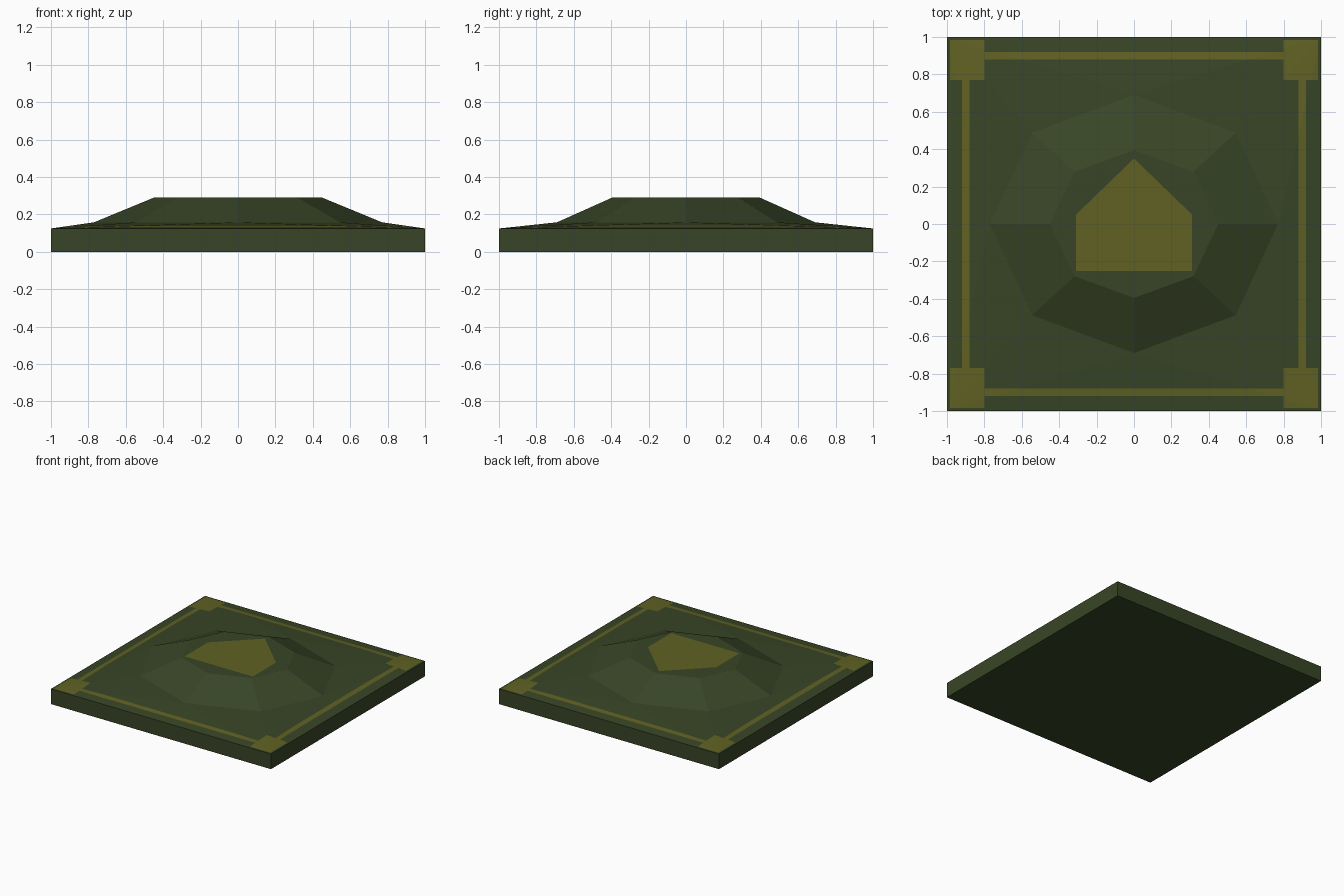
import bpy, bmesh, math
from mathutils import Vector

if "Cube" in bpy.data.objects:
    bpy.data.objects.remove(bpy.data.objects["Cube"])


def material(name, rgb):
    m = bpy.data.materials.new(name)
    m.diffuse_color = (*rgb, 1)
    m.use_nodes = True
    m.node_tree.nodes["Principled BSDF"].inputs["Base Color"].default_value = m.diffuse_color
    return m


green = material("dark olive green", (0.040, 0.060, 0.020))
gold = material("dull gold", (0.118, 0.121, 0.017))

bm = bmesh.new()


def square_ring(z):
    pts = [(round(math.cos(i * math.pi / 4)), round(math.sin(i * math.pi / 4))) for i in range(8)]
    return [bm.verts.new((x, y, z)) for x, y in pts]


def octagon_ring(rx, ry, z):
    return [bm.verts.new((rx * math.cos(i * math.pi / 4), ry * math.sin(i * math.pi / 4), z))
            for i in range(8)]


# Slab, sloping apron, raised octagonal mound
rings = [square_ring(0), square_ring(0.125),
         octagon_ring(0.77, 0.69, 0.158), octagon_ring(0.45, 0.395, 0.29)]
for k in range(3):
    a, b = rings[k], rings[k + 1]
    for i in range(8):
        j = (i + 1) % 8
        if k != 1:
            bm.faces.new((a[i], a[j], b[j], b[i]))
        elif i % 2 == 0:
            bm.faces.new((a[i], a[j], b[i]))
            bm.faces.new((a[j], b[j], b[i]))
        else:
            bm.faces.new((a[i], a[j], b[j]))
            bm.faces.new((a[i], b[j], b[i]))
bm.faces.new(rings[0][::-1])
bm.faces.new(rings[3])


def is_apron(f):
    return f.calc_center_median().z > 0.1255 and max(v.co.z for v in f.verts) < 0.2


def is_cap(f):
    return min(v.co.z for v in f.verts) > 0.28


def cut(test, point, normal):
    faces = [f for f in bm.faces if test(f)]
    geom = set(faces)
    for f in faces:
        geom.update(f.verts)
        geom.update(f.edges)
    bmesh.ops.bisect_plane(bm, geom=list(geom), dist=1e-6, plane_co=Vector(point),
                           plane_no=Vector(normal).normalized())


# Cut the border lines and corner squares into the apron
for s in (-1, 1):
    for x in (0.80, 0.88, 0.92, 0.985):
        cut(is_apron, (s * x, 0, 0), (1, 0, 0))
    for y in (0.77, 0.88, 0.92, 0.985):
        cut(is_apron, (0, s * y, 0), (0, 1, 0))

# Cut the pentagon emblem into the flat cap
for s in (-1, 1):
    cut(is_cap, (s * 0.31, 0, 0), (1, 0, 0))
    cut(is_cap, (0, 0.35, 0), (s * 0.30, 0.31, 0))
cut(is_cap, (0, -0.25, 0), (0, 1, 0))

# Gold by position
for f in bm.faces:
    c = f.calc_center_median()
    x, y = abs(c.x), abs(c.y)
    hit = False
    if is_apron(f):
        corner = 0.80 < x < 0.985 and 0.77 < y < 0.985
        line = (0.88 < y < 0.92 and x < 0.80) or (0.88 < x < 0.92 and y < 0.77)
        hit = corner or line
    elif is_cap(f):
        hit = x < 0.31 and c.y > -0.25 and c.y < 0.35 - x * 0.30 / 0.31
    f.material_index = int(hit)
    f.smooth = False

bmesh.ops.recalc_face_normals(bm, faces=bm.faces[:])
mesh = bpy.data.meshes.new("raised_tile")
bm.to_mesh(mesh)
bm.free()
mesh.materials.append(green)
mesh.materials.append(gold)
obj = bpy.data.objects.new("raised_tile", mesh)
bpy.context.collection.objects.link(obj)
